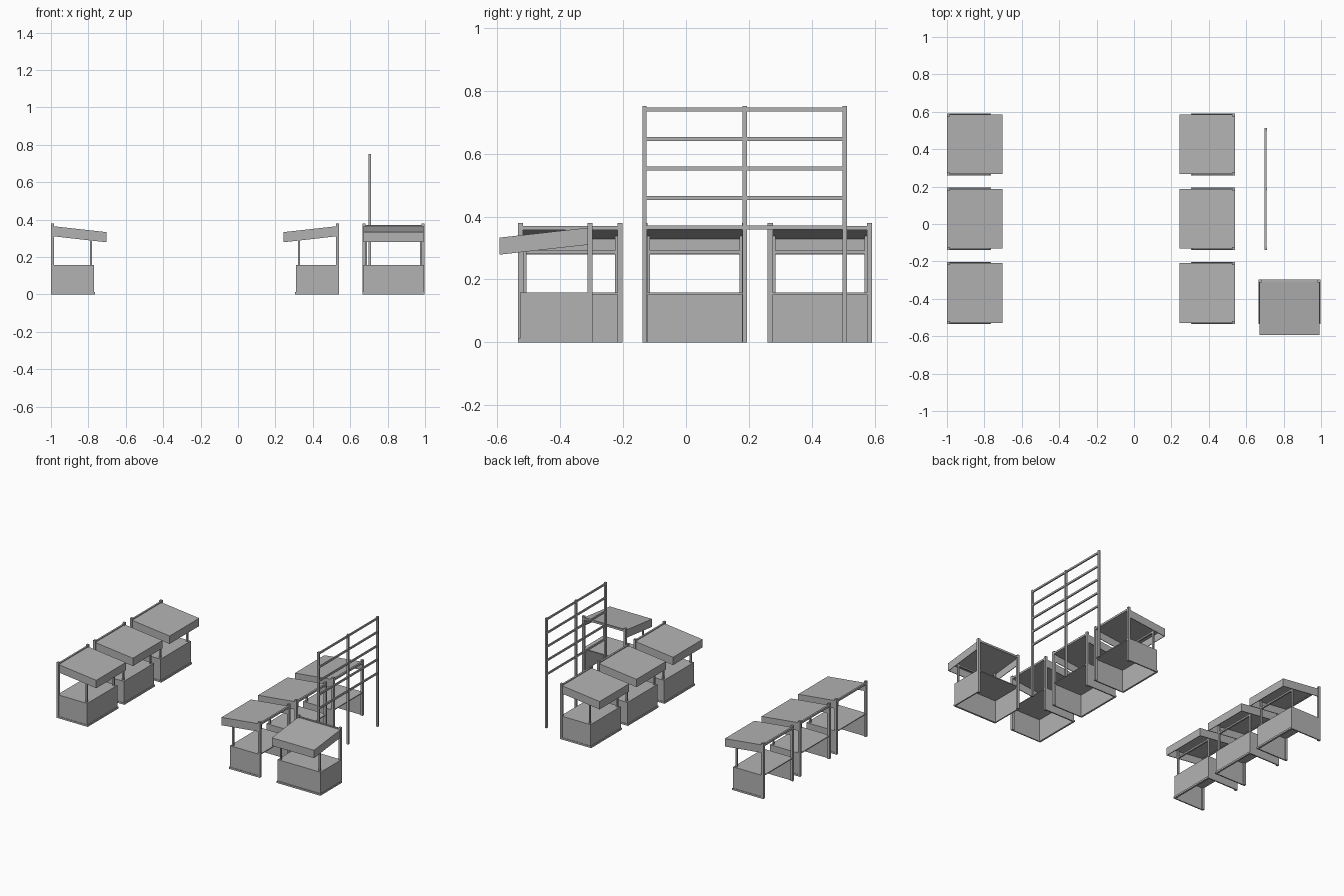
import bpy
from math import radians
from mathutils import Matrix

cube = bpy.data.objects.get("Cube")
if cube:
    bpy.data.objects.remove(cube, do_unlink=True)

grey = bpy.data.materials.new("plain_grey")
grey.use_nodes = True
COLOUR = (0.45, 0.45, 0.45, 1)
grey.diffuse_color = COLOUR
grey.node_tree.nodes["Principled BSDF"].inputs["Base Color"].default_value = COLOUR


def prism(name, profile, x0, x1):
    """Extrude a closed (y, z) profile from x0 to x1."""
    n = len(profile)
    verts = [(x, y, z) for x in (x0, x1) for y, z in profile]
    faces = [tuple(range(n))[::-1], tuple(range(n, 2 * n))]
    faces += [(i, (i + 1) % n, n + (i + 1) % n, n + i) for i in range(n)]
    mesh = bpy.data.meshes.new(name)
    mesh.from_pydata(verts, [], faces)
    mesh.materials.append(grey)
    bm = bmesh.new()
    bm.from_mesh(mesh)
    bmesh.ops.recalc_face_normals(bm, faces=bm.faces)
    bm.to_mesh(mesh)
    bm.free()
    return mesh


def box(name, x0, x1, y0, y1, z0, z1):
    return prism(name, [(y0, z0), (y1, z0), (y1, z1), (y0, z1)], x0, x1)


def place(mesh, matrix=Matrix()):
    obj = bpy.data.objects.new(mesh.name, mesh)
    obj.matrix_world = matrix
    bpy.context.collection.objects.link(obj)


import bmesh

# Stall dimensions: back at y = 0, front towards -y
HALF = 0.166
FRONT = -0.23
COUNTER = 0.158
EAVE = -0.296
RIDGE = -0.01


def roof_z(y):
    return 0.365 + (y - RIDGE) * 0.032 / (RIDGE - EAVE)


def sloped(y0, y1, drop):
    return [(y0, roof_z(y0)), (y1, roof_z(y1)),
            (y1, roof_z(y1) - drop), (y0, roof_z(y0) - drop)]


# Parts that span the stall
parts = [
    box("front_panel", -0.163, 0.163, FRONT, FRONT + 0.006, 0, COUNTER),
    box("front_base_rail", -HALF, HALF, FRONT - 0.006, FRONT, 0, 0.012),
    box("counter", -0.16, 0.16, FRONT + 0.003, -0.004, COUNTER - 0.006, COUNTER),
    box("back_top_beam", -0.152, 0.152, -0.012, 0, 0.357, 0.37),
    box("front_top_beam", -0.152, 0.152, -0.22, -0.209, 0.281, 0.292),
    prism("roof", sloped(EAVE, RIDGE, 0.004), -0.16, 0.16),
    box("roof_front_fascia", -0.16, 0.16, EAVE, EAVE + 0.004, 0.279, 0.332),
]

# Parts mirrored on both sides
for side, s in (("left", 1), ("right", -1)):
    parts += [
        box(side + "_back_post", *sorted((s * 0.15, s * HALF)), -0.016, 0, 0, 0.38),
        box(side + "_front_post", *sorted((s * 0.142, s * 0.153)),
            -0.22, -0.209, COUNTER - 0.003, roof_z(-0.215) - 0.003),
        box(side + "_side_panel", *sorted((s * 0.158, s * 0.163)),
            FRONT, -0.014, 0, COUNTER),
        box(side + "_base_rail", *sorted((s * 0.163, s * HALF)),
            FRONT, -0.014, 0, 0.012),
        prism(side + "_roof_fascia", sloped(EAVE, RIDGE, 0.054),
              *sorted((s * 0.156, s * 0.16))),
    ]

# Two facing rows of three stalls, and one stall facing the front
spots = [(0.832, -0.298, 0)]
for y in (-0.368, 0.028, 0.426):
    spots += [(-1, y, 90), (0.54, y, -90)]
for x, y, turn in spots:
    where = Matrix.Translation((x, y, 0)) @ Matrix.Rotation(radians(turn), 4, "Z")
    for mesh in parts:
        place(mesh, where)

# Tall open rack of posts and rails
for y in (-0.132, 0.187, 0.505):
    place(box("rack_post", 0.697, 0.71, y - 0.007, y + 0.007, 0, 0.752))
for i in range(5):
    z = 0.365 + i * 0.094
    place(box("rack_rail", 0.699, 0.708, -0.132, 0.505, z - 0.006, z + 0.006))
